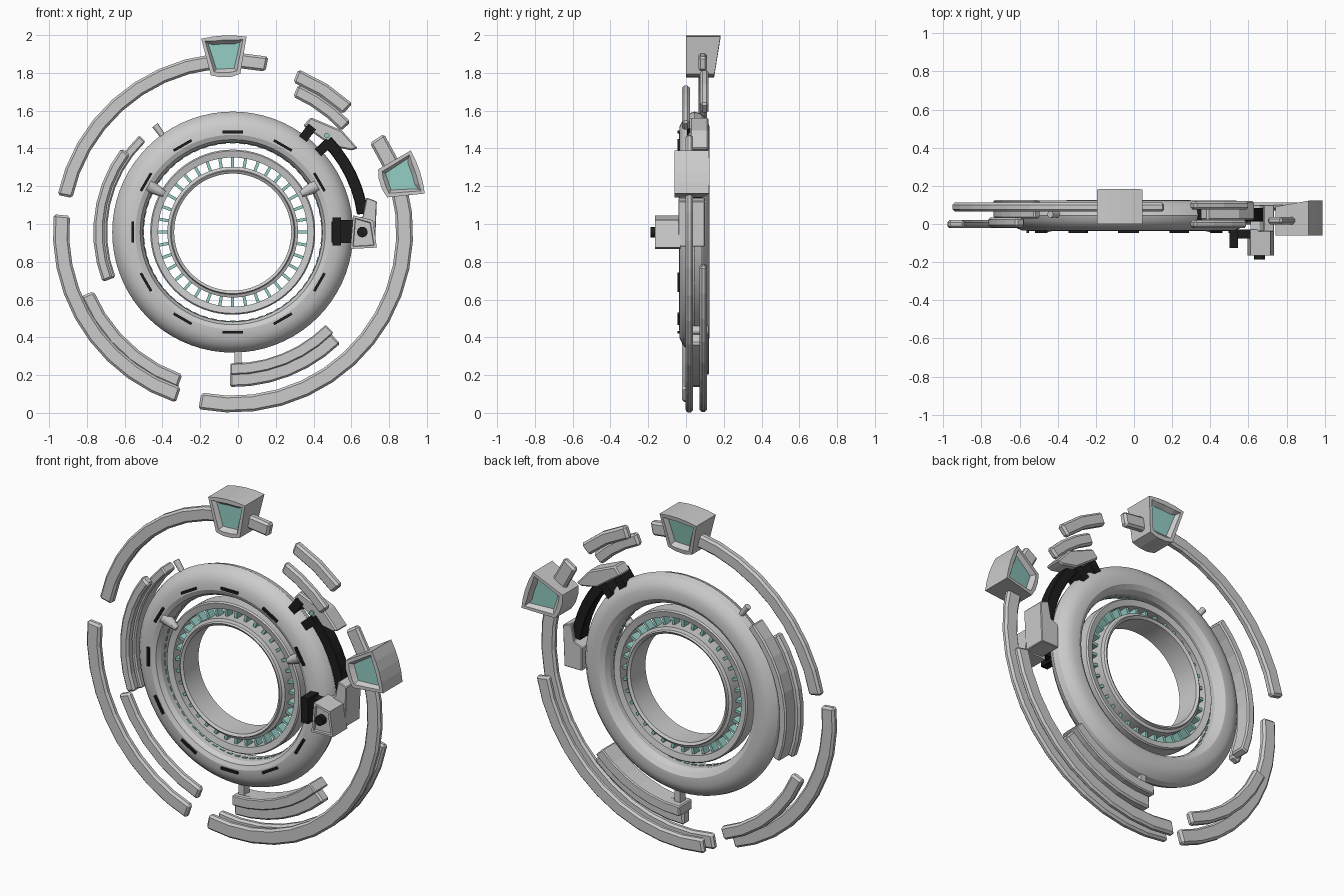
import bpy, bmesh
from math import radians, cos, sin, pi
from mathutils import Matrix, Vector

if "Cube" in bpy.data.objects:
    bpy.data.objects.remove(bpy.data.objects["Cube"])

CX, CZ = -0.028, 0.957  # hub of all rings


def material(name, rgb):
    m = bpy.data.materials.new(name)
    m.diffuse_color = (*rgb, 1)
    m.use_nodes = True
    m.node_tree.nodes["Principled BSDF"].inputs["Base Color"].default_value = m.diffuse_color
    return m


TEAL = material("teal_glass", (0.30, 0.62, 0.56))
BLACK = material("black_rubber", (0.012, 0.012, 0.012))


def polar(deg, r, y):
    a = radians(deg)
    return Vector((CX + r * cos(a), y, CZ + r * sin(a)))


def radial_frame(deg, r, y):
    return Matrix.Translation(polar(deg, r, y)) @ Matrix.Rotation(-radians(deg), 4, 'Y')


def finish(name, bm, mats=(), bevel=0, smooth=None):
    bmesh.ops.recalc_face_normals(bm, faces=bm.faces)
    me = bpy.data.meshes.new(name)
    bm.to_mesh(me)
    bm.free()
    for m in mats:
        me.materials.append(m)
    ob = bpy.data.objects.new(name, me)
    bpy.context.collection.objects.link(ob)
    if bevel:
        b = ob.modifiers.new("bevel", 'BEVEL')
        b.width, b.segments = bevel, 1
        b.limit_method, b.angle_limit = 'ANGLE', radians(40)
    if smooth:
        bpy.ops.object.select_all(action='DESELECT')
        ob.select_set(True)
        bpy.context.view_layer.objects.active = ob
        bpy.ops.object.shade_smooth_by_angle(angle=radians(smooth))
    return ob


def lathe(name, profile, segs=72, smooth=25):
    """Closed (radius, y) profile turned around the hub."""
    bm = bmesh.new()
    rings = [[bm.verts.new(polar(360 * i / segs, r, y)) for r, y in profile] for i in range(segs)]
    n = len(profile)
    for i in range(segs):
        a, b = rings[i], rings[(i + 1) % segs]
        for j in range(n):
            k = (j + 1) % n
            bm.faces.new((a[j], a[k], b[k], b[j]))
    return finish(name, bm, smooth=smooth)


def arc(name, a0, a1, r0, r1, y0, y1, step=9, bevel=0.012, mats=()):
    """Faceted bar following a circle around the hub."""
    bm = bmesh.new()
    n = max(2, round(abs(a1 - a0) / step))
    prev = None
    for i in range(n + 1):
        a = a0 + (a1 - a0) * i / n
        cur = [bm.verts.new(polar(a, r, y)) for r, y in ((r0, y0), (r1, y0), (r1, y1), (r0, y1))]
        if prev:
            for j in range(4):
                k = (j + 1) % 4
                bm.faces.new((prev[j], prev[k], cur[k], cur[j]))
        else:
            bm.faces.new(cur)
        prev = cur
    bm.faces.new(prev)
    return finish(name, bm, mats, bevel)


def radial_boxes(name, angles, r, y, size, mats=()):
    """Boxes sized (radial, depth, tangential)."""
    bm = bmesh.new()
    for a in angles:
        bmesh.ops.create_cube(bm, size=1, matrix=radial_frame(a, r, y) @ Matrix.Diagonal((*size, 1)))
    return finish(name, bm, mats)


def box(name, lo, hi, mats=(), bevel=0):
    bm = bmesh.new()
    lo, hi = Vector(lo), Vector(hi)
    bmesh.ops.create_cube(bm, size=1, matrix=Matrix.Translation((lo + hi) / 2) @ Matrix.Diagonal((*(hi - lo), 1)))
    return finish(name, bm, mats, bevel)


def prism(name, pts, y0, y1, mats=(), bevel=0, inset=None):
    """(x, z) outline pushed from y0 to y1, optional recess in the front."""
    bm = bmesh.new()
    f, b = [[bm.verts.new((x, y, z)) for x, z in pts] for y in (y0, y1)]
    front = bm.faces.new(f)
    bm.faces.new(b)
    for i in range(len(pts)):
        k = (i + 1) % len(pts)
        bm.faces.new((f[i], f[k], b[k], b[i]))
    bmesh.ops.recalc_face_normals(bm, faces=bm.faces)
    if inset:
        bmesh.ops.inset_individual(bm, faces=[front], thickness=inset, depth=0)
        bmesh.ops.inset_individual(bm, faces=[front], thickness=0.004, depth=-0.012)
    return finish(name, bm, mats, bevel)


def rod(name, matrix, r1, r2, length, mats=(), segs=16):
    bm = bmesh.new()
    bmesh.ops.create_cone(bm, cap_ends=True, segments=segs, radius1=r1, radius2=r2, depth=length, matrix=matrix)
    return finish(name, bm, mats, smooth=35)


def lamp_block(name, deg, y0):
    """Flared housing with a recessed teal window on both sides."""
    bm = bmesh.new()
    top = [(1.042 - 0.012 * (t / 2) ** 2, 0.12 * t / 2) for t in (-2, -1, 0, 1, 2)]
    pts = [(0.835, 0.078), (0.822, 0.03), (0.822, -0.03), (0.835, -0.078)] + top
    m = radial_frame(deg, 0, 0)
    sides = []
    for back in (0, 1):
        sides.append([bm.verts.new(m @ Vector((r, y0 + back * (0.15 + 0.16 * (r - 0.83)), t))) for r, t in pts])
    caps = [bm.faces.new(s) for s in sides]
    for i in range(len(pts)):
        k = (i + 1) % len(pts)
        bm.faces.new((sides[0][i], sides[0][k], sides[1][k], sides[1][i]))
    bmesh.ops.recalc_face_normals(bm, faces=bm.faces)
    for f in caps:
        bmesh.ops.inset_individual(bm, faces=[f], thickness=0.024, depth=0)
        bmesh.ops.inset_individual(bm, faces=[f], thickness=0.02, depth=-0.025)
        f.material_index = 1
    grey = material(name + "_grey", (0.8, 0.8, 0.8))
    return finish(name, bm, (grey, TEAL))


# main ring with slots on its face and lights along its inner wall
lathe("main_ring", [(0.475, 0.0), (0.49, -0.025), (0.515, -0.036), (0.56, -0.034), (0.60, -0.015),
                    (0.628, 0.015), (0.638, 0.045), (0.628, 0.08), (0.60, 0.108), (0.56, 0.124),
                    (0.51, 0.122), (0.485, 0.105), (0.472, 0.075)])
radial_boxes("face_slots", range(0, 360, 30), 0.53, -0.035, (0.014, 0.022, 0.11), (BLACK,))
radial_boxes("inner_wall_lights", [i * 6 for i in range(60)], 0.473, 0.035, (0.008, 0.012, 0.03), (TEAL,))

# inner hub: two rings joined by glowing struts
lathe("hub_outer_ring", [(0.395, 0.0), (0.43, -0.008), (0.437, 0.0), (0.437, 0.09), (0.43, 0.098), (0.395, 0.09)])
lathe("hub_inner_ring", [(0.31, -0.025), (0.325, -0.035), (0.33, -0.022), (0.346, -0.015), (0.346, 0.105),
                         (0.33, 0.112), (0.325, 0.125), (0.31, 0.115)])
radial_boxes("hub_struts", range(0, 360, 10), 0.37, 0.045, (0.065, 0.05, 0.016), (TEAL,))

# pins between hub and ring, and one outside
turn = Matrix.Rotation(pi / 2, 4, 'Y')
for side, a in (("left", 151), ("right", 29)):
    rod(side + "_pivot", radial_frame(a, 0.475, -0.01) @ turn, 0.024, 0.036, 0.07)
    rod(side + "_pivot_tip", radial_frame(a, 0.43, -0.01) @ turn, 0.016, 0.024, 0.03)
rod("outer_pin", radial_frame(126, 0.66, 0.05) @ turn, 0.015, 0.018, 0.08)

# outer broken halo, front and rear layers
arc("halo_upper_left", 78.5, 168, 0.868, 0.948, 0.065, 0.112)
arc("halo_lower_left", 174.3, 251.5, 0.866, 0.952, -0.022, 0.02)
arc("halo_lower_left_rear", 203, 250.5, 0.80, 0.875, 0.068, 0.11)
arc("halo_right", -101, 33, 0.866, 0.955, -0.002, 0.038)
arc("halo_right_rear", -100, -11, 0.868, 0.952, 0.072, 0.112)
arc("halo_upper_right_rear", 47, 68, 0.855, 0.93, 0.075, 0.12)
arc("halo_upper_right", 43, 66, 0.785, 0.855, -0.022, 0.02)

# left guard hugging the ring
arc("left_guard_front", 143, 201, 0.68, 0.738, -0.018, 0.035, 8)
arc("left_guard_rear", 134, 201, 0.665, 0.712, 0.03, 0.125, 8, 0.008)

# lower guard and its post
arc("lower_guard_shelf", -91, -45, 0.695, 0.755, 0.0, 0.122, 8, 0.006)
arc("lower_guard", -91, -46, 0.745, 0.82, 0.02, 0.085, 8, 0.01)
box("lower_post", (-0.018, 0.03, 0.24), (0.018, 0.08, 0.36))
box("lower_post_clip", (0.015, 0.03, 0.245), (0.095, 0.06, 0.268))

# lamp blocks
lamp_block("top_lamp", 92.6, 0.0)
lamp_block("right_lamp", 18, -0.06)

# curved black arm and bladed head
arc("black_arm", 8, 44, 0.665, 0.725, 0.012, 0.085, 6, 0.004, (BLACK,))
prism("arm_head", [(0.385, 1.565), (0.55, 1.495), (0.635, 1.40), (0.60, 1.39), (0.50, 1.41), (0.345, 1.52)],
      0.02, 0.12, bevel=0.008)
rod("arm_head_light", Matrix.Translation((0.47, 0.018, 1.468)) @ Matrix.Rotation(pi / 2, 4, 'X'),
    0.014, 0.014, 0.012, (TEAL,))
radial_boxes("arm_head_mounts", (53, 43), 0.655, 0.055, (0.09, 0.10, 0.05), (BLACK,))

# side control box with bracket and knob
prism("side_bracket", [(0.61, 0.88), (0.725, 0.88), (0.735, 1.12), (0.68, 1.14), (0.66, 1.04), (0.61, 1.02)],
      -0.04, 0.10, bevel=0.004)
prism("side_box", [(0.595, 0.868), (0.735, 0.875), (0.715, 1.02), (0.61, 1.045)], -0.165, -0.03, inset=0.018)
box("side_clamp", (0.50, -0.125, 0.885), (0.545, -0.03, 1.035), (BLACK,))
box("side_clamp_foot", (0.54, -0.075, 0.90), (0.61, -0.03, 1.02), (BLACK,))
rod("side_knob", Matrix.Translation((0.658, -0.166, 0.957)) @ Matrix.Rotation(pi / 2, 4, 'X'),
    0.028, 0.028, 0.042, (BLACK,))
